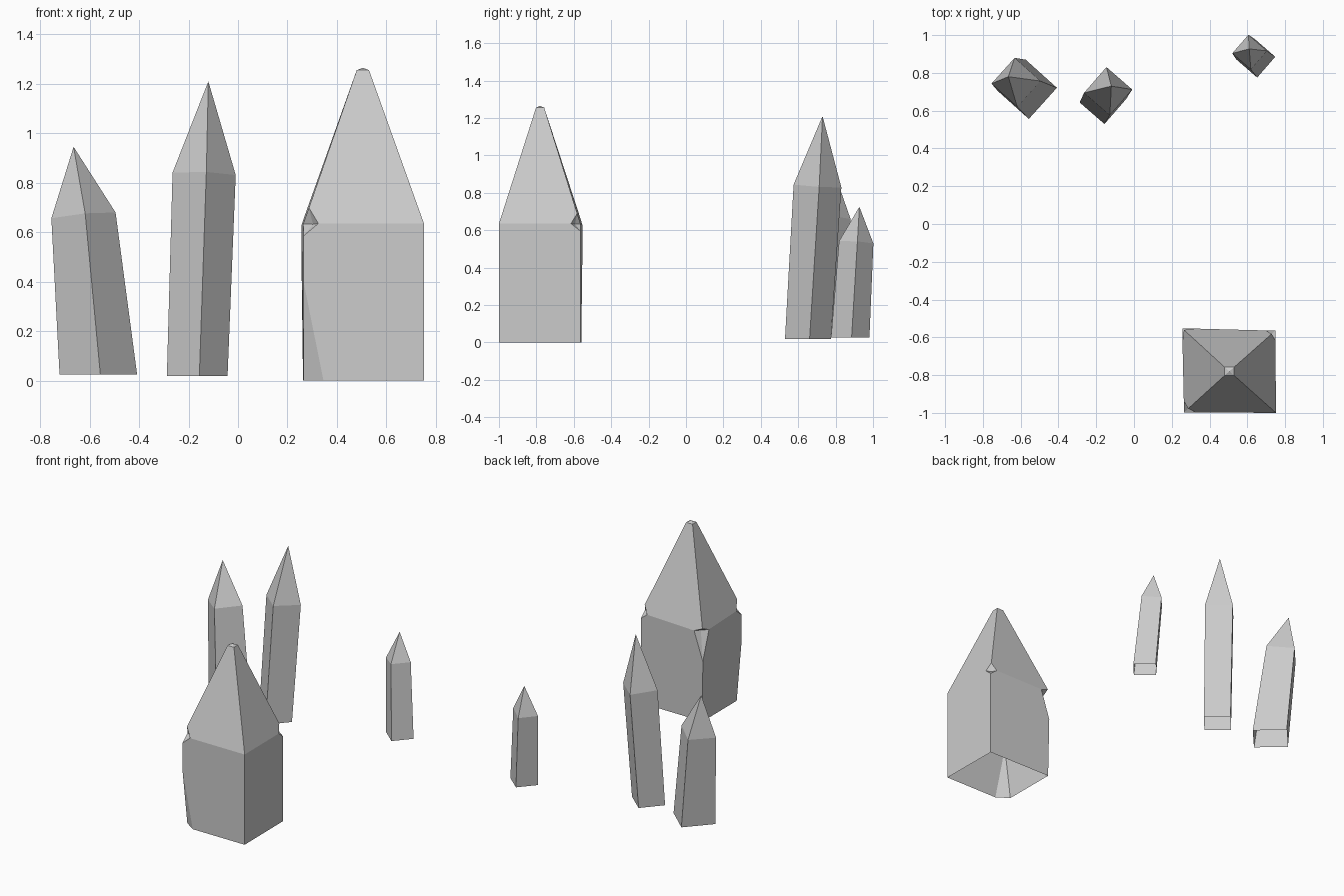
import bpy
import bmesh
from math import radians, cos, sin, pi
from mathutils import Vector

cube = bpy.data.objects.get("Cube")
if cube:
    bpy.data.objects.remove(cube)

# One stone grey for every crystal
stone = bpy.data.materials.new("stone_grey")
stone.use_nodes = True
grey = (0.6, 0.6, 0.6, 1)
stone.diffuse_color = grey
stone.node_tree.nodes["Principled BSDF"].inputs["Base Color"].default_value = grey


def finish(bm, name):
    bmesh.ops.remove_doubles(bm, verts=bm.verts, dist=0.0005)
    bmesh.ops.recalc_face_normals(bm, faces=bm.faces)
    mesh = bpy.data.meshes.new(name)
    bm.to_mesh(mesh)
    bm.free()
    mesh.materials.append(stone)
    obj = bpy.data.objects.new(name, mesh)
    bpy.context.collection.objects.link(obj)
    return obj


def add_face(bm, points):
    """Add a polygon, skipping points that repeat their neighbour."""
    kept = []
    for p in points:
        if not kept or (p - kept[-1]).length > 0.001:
            kept.append(p)
    if (kept[0] - kept[-1]).length < 0.001:
        kept.pop()
    if len(kept) > 2:
        bm.faces.new([bm.verts.new(p) for p in kept])


def small_crystal(name, base, base_radius, shoulder, radius, apex, turn):
    """Leaning four-sided prism, open below, with a pointed cap."""
    base, shoulder, apex = Vector(base), Vector(shoulder), Vector(apex)
    lean = (shoulder - base) / (shoulder.z - base.z)
    low, high = [], []
    for i in range(4):
        a = radians(turn) + i * pi / 2
        out = Vector((cos(a), sin(a), 0))
        low.append(base + out * base_radius)
        tilt = Vector((0, 0, -lean.dot(out) * radius))
        high.append(shoulder + out * radius + tilt)
    bm = bmesh.new()
    for i in range(4):
        j = (i + 1) % 4
        add_face(bm, [low[i], low[j], high[j], high[i]])
        add_face(bm, [high[i], high[j], apex])
    return finish(bm, name)


def large_crystal(name):
    """Upright block with a steep cap and chipped shoulder corners."""
    centre = Vector((0.505, -0.78, 0))
    low = [Vector(p) for p in ((0.265, -0.997, 0), (0.752, -1, 0),
                               (0.748, -0.565, 0), (0.263, -0.56, 0))]
    mid = [p + Vector((0, 0, 0.635)) for p in low]
    mid[3] += Vector((-0.008, 0.008, -0.01))
    tip = [centre + Vector((sx * 0.025, sy * 0.022, 1.255))
           for sx, sy in ((-1, -1), (1, -1), (1, 1), (-1, 1))]
    # chip sizes per corner: up the ridge, along the eaves, down the edge
    chips = [(0.07, 0.06, 0.05), (0, 0, 0), (0.06, 0.05, 0.04), (0.03, 0.07, 0.2)]

    def toward(a, b, dist):
        return a + (b - a).normalized() * dist

    up, ahead, back, down = [], [], [], []
    for i, (u, e, d) in enumerate(chips):
        up.append(toward(mid[i], tip[i], u))
        ahead.append(toward(mid[i], mid[(i + 1) % 4], e))
        back.append(toward(mid[i], mid[i - 1], e))
        down.append(toward(mid[i], low[i], d))

    bm = bmesh.new()
    peak = centre + Vector((0, 0, 1.265))
    for i in range(4):
        j = (i + 1) % 4
        add_face(bm, [low[i], low[j], down[j], back[j], ahead[i], down[i]])
        add_face(bm, [ahead[i], back[j], up[j], tip[j], tip[i], up[i]])
        add_face(bm, [tip[i], tip[j], peak])
        # pitted chip
        if chips[i][0]:
            inward = Vector((centre.x, centre.y, mid[i].z - 0.02))
            pit = toward(mid[i], inward, chips[i][1] * 0.85)
            ring = [up[i], ahead[i], down[i], back[i]]
            for k in range(4):
                add_face(bm, [ring[k], ring[(k + 1) % 4], pit])
    bmesh.ops.remove_doubles(bm, verts=bm.verts, dist=0.0005)

    # long sliver broken off one foot
    corner = low[0]
    a = corner + Vector((0.08, 0, 0))
    b = corner + Vector((0, 0.055, 0))
    c = corner + Vector((0, 0, 0.4))
    normal = (b - a).cross(c - a)
    if normal.dot(corner - a) < 0:
        normal.negate()
    cut = bmesh.ops.bisect_plane(bm, geom=bm.verts[:] + bm.edges[:] + bm.faces[:],
                                 plane_co=a, plane_no=normal, clear_outer=True)
    rim = [v for v in cut["geom_cut"] if isinstance(v, bmesh.types.BMVert)]
    bm.faces.new(rim)
    return finish(bm, name)


large_crystal("large_crystal")
small_crystal("leaning_crystal", (-0.565, 0.713, 0.025), 0.157,
              (-0.625, 0.75, 0.668), 0.13, (-0.665, 0.78, 0.945), 3)
small_crystal("tall_crystal", (-0.165, 0.652, 0.018), 0.123,
              (-0.137, 0.703, 0.836), 0.128, (-0.12, 0.73, 1.21), 4)
small_crystal("short_crystal", (0.645, 0.878, 0.025), 0.103,
              (0.612, 0.91, 0.535), 0.092, (0.61, 0.927, 0.725), 4)
